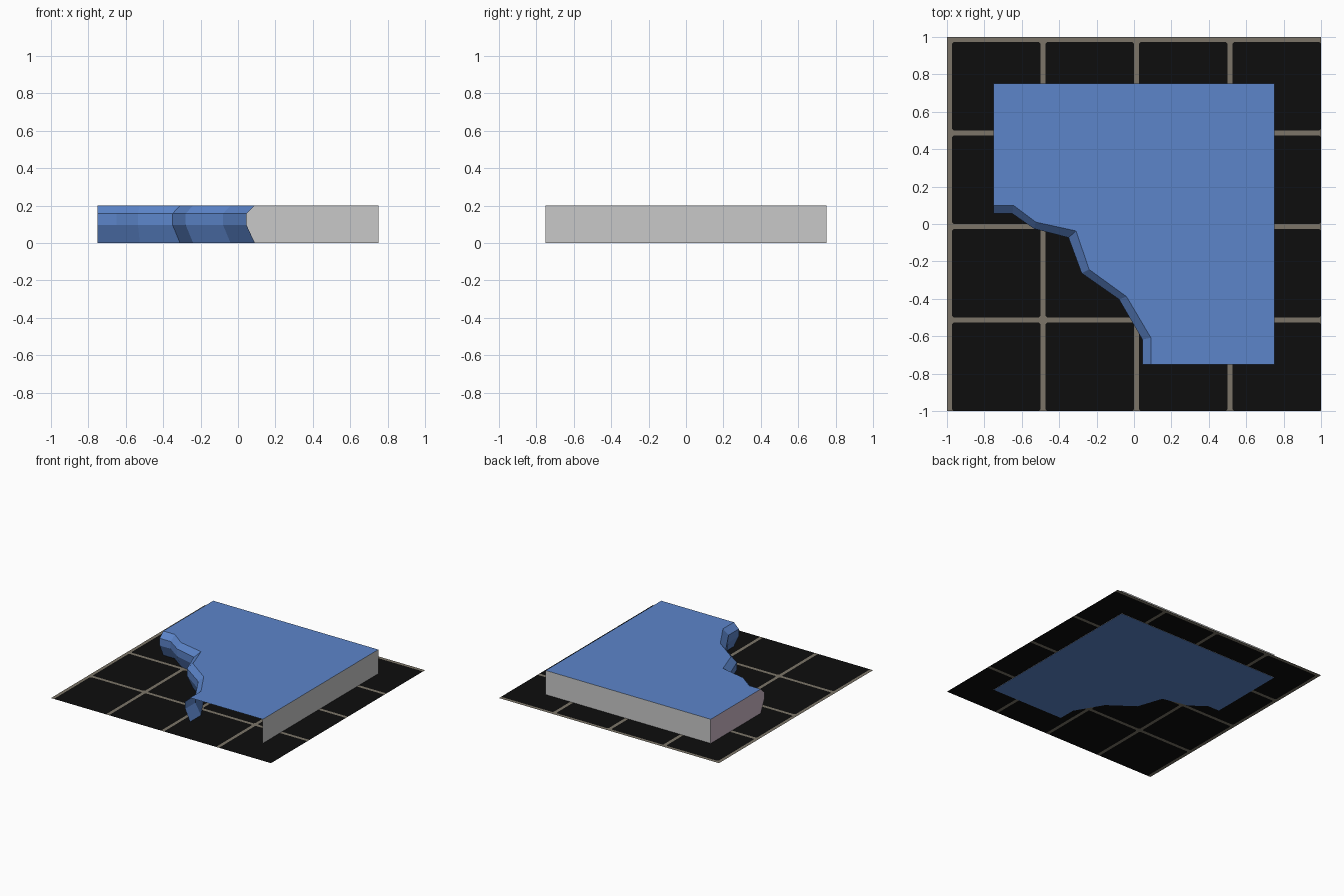
import bpy, bmesh

if "Cube" in bpy.data.objects:
    bpy.data.objects.remove(bpy.data.objects["Cube"])


def srgb(r, g, b):
    f = lambda c: c / 12.92 if c <= 0.04045 else ((c + 0.055) / 1.055) ** 2.4
    return (f(r / 255), f(g / 255), f(b / 255), 1)


def material(name, rgb):
    m = bpy.data.materials.new(name)
    m.diffuse_color = srgb(*rgb)
    m.use_nodes = True
    m.node_tree.nodes["Principled BSDF"].inputs["Base Color"].default_value = m.diffuse_color
    return m


black = material("black_tile", (13, 13, 13))
grout = material("grout", (124, 117, 104))
blue = material("cliff_blue", (92, 133, 202))
grey = material("wall_grey", (201, 201, 201))
lilac = material("wall_lilac", (205, 184, 200))


def finish(name, bm, mats):
    me = bpy.data.meshes.new(name)
    bm.to_mesh(me)
    bm.free()
    for m in mats:
        me.materials.append(m)
    ob = bpy.data.objects.new(name, me)
    bpy.context.collection.objects.link(ob)
    return ob


def face(bm, pts, mat=0):
    f = bm.faces.new([bm.verts.new(p) for p in pts])
    f.material_index = mat
    return f


# Floor: 4 x 4 tiles with a grout strip on the left and back of each
FLOOR_Z, G, S, C = 0.002, 0.027, 0.5, 0.01
bm = bmesh.new()
for i in range(4):
    for j in range(4):
        x0, y1 = -1 + i * S, 1 - j * S
        x1, y0 = x0 + S, y1 - S
        tx, ty = x0 + G, y1 - G
        outer = [(x0, y0), (x1, y0), (x1, y1), (x0, y1)]
        # black tile with clipped corners
        tile = [(tx + C, y0), (x1 - C, y0), (x1, y0 + C), (x1, ty - C),
                (x1 - C, ty), (tx + C, ty), (tx, ty - C), (tx, y0 + C)]
        face(bm, [(x, y, FLOOR_Z) for x, y in tile], 0)
        # grout strips and corner clips
        bits = [[(x0, y0), (tx, y0), (tx, y1), (x0, y1)],
                [(tx, ty), (x1, ty), (x1, y1), (tx, y1)],
                [(tx, y0), (tx + C, y0), (tx, y0 + C)],
                [(x1 - C, y0), (x1, y0), (x1, y0 + C)],
                [(x1, ty - C), (x1, ty), (x1 - C, ty)],
                [(tx, ty - C), (tx + C, ty), (tx, ty)]]
        for b in bits:
            face(bm, [(x, y, FLOOR_Z) for x, y in b], 1)
bmesh.ops.remove_doubles(bm, verts=bm.verts, dist=1e-5)
finish("tiled_floor", bm, [black, grout])

# Cliff: rim path and the bulging path below it
H, E = 0.2, 0.75
rim = [(-E, 0.10), (-0.645, 0.10), (-0.525, 0.01), (-0.31, -0.037),
       (-0.24, -0.243), (-0.04, -0.388), (0.09, -0.608), (0.09, -E)]
bulge = [(-E, 0.055), (-0.65, 0.055), (-0.535, -0.025), (-0.35, -0.073),
         (-0.28, -0.263), (-0.08, -0.403), (0.045, -0.618), (0.045, -E)]
rows = [(rim, H), (bulge, 0.157), (bulge, 0.097), (rim, 0)]
bm = bmesh.new()
grid = [[bm.verts.new((x, y, z)) for x, y in path] for path, z in rows]
for a, b in zip(grid, grid[1:]):
    for k in range(len(rim) - 1):
        bm.faces.new((a[k], b[k], b[k + 1], a[k + 1]))
finish("cliff_face", bm, [blue])

# Plateau top and underside
outline = rim + [(E, -E), (E, E), (-E, E)]
bm = bmesh.new()
face(bm, [(x, y, H) for x, y in outline])
face(bm, [(x, y, 0) for x, y in reversed(outline)])
finish("plateau", bm, [blue])

# Back and right walls; the front is open
bm = bmesh.new()
face(bm, [(E, -E, 0), (E, E, 0), (E, E, H), (E, -E, H)])
face(bm, [(E, E, 0), (-E, E, 0), (-E, E, H), (E, E, H)])
finish("plain_walls", bm, [grey])

# Left wall follows the cliff profile
bm = bmesh.new()
face(bm, [(-E, E, 0)] + [(-E, p[0][1], z) for p, z in reversed(rows)] + [(-E, E, H)])
finish("left_wall", bm, [lilac])
